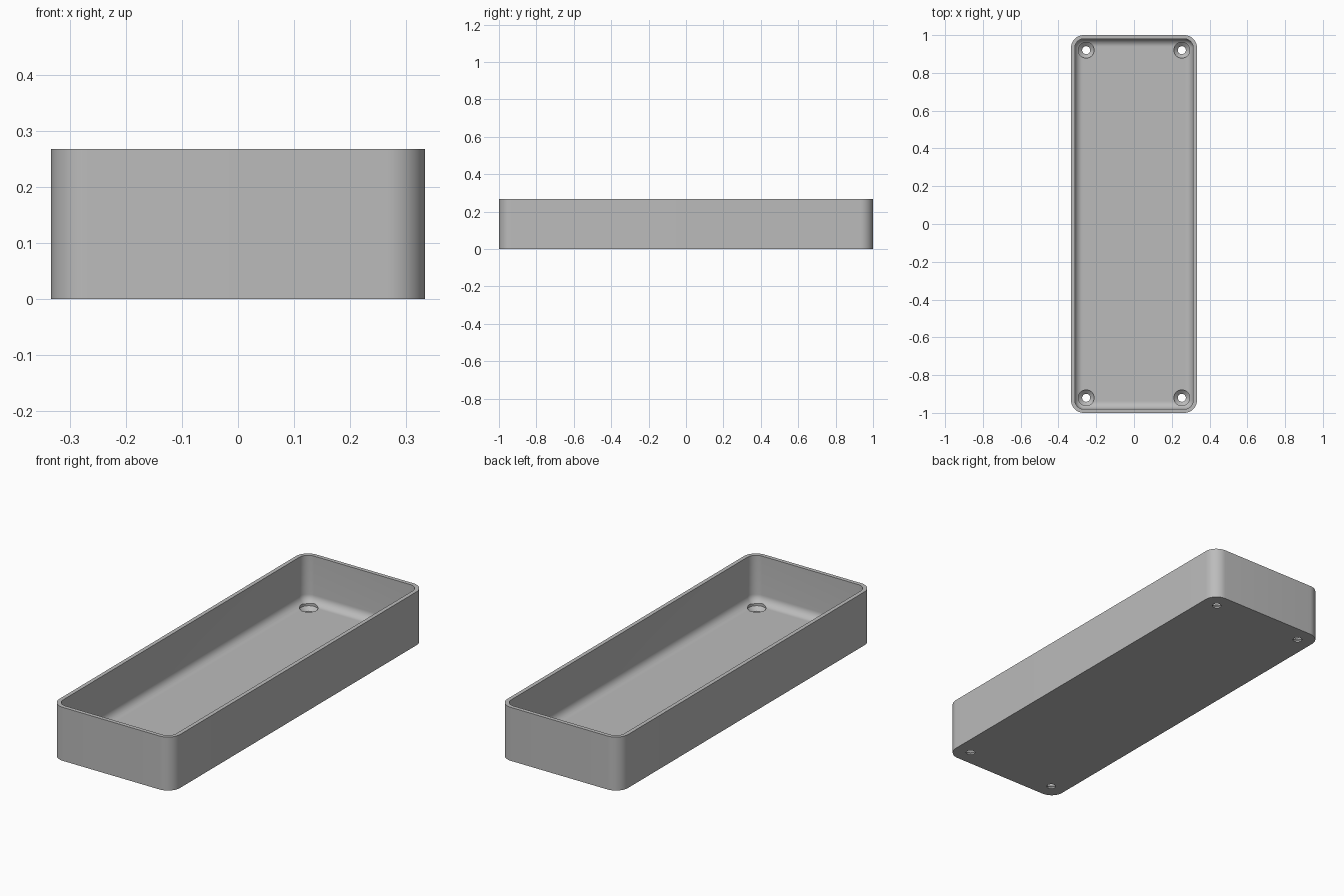
import bpy, bmesh, math

cube = bpy.data.objects.get("Cube")
if cube:
    bpy.data.objects.remove(cube, do_unlink=True)

HALF_X, HALF_Y, HEIGHT = 0.3333, 1.0, 0.267
CORNER, WALL, FLOOR, FILLET = 0.067, 0.02, 0.033, 0.04

grey = bpy.data.materials.new("plain grey")
grey.use_nodes = True
colour = (0.5, 0.5, 0.5, 1)
grey.diffuse_color = colour
grey.node_tree.nodes["Principled BSDF"].inputs["Base Color"].default_value = colour


def rounded_outline(inset, z, steps=12):
    """Rounded rectangle moved inwards from the outer wall."""
    r = CORNER - inset
    cx, cy = HALF_X - CORNER, HALF_Y - CORNER
    points = []
    for q, (sx, sy) in enumerate([(1, 1), (-1, 1), (-1, -1), (1, -1)]):
        for i in range(steps + 1):
            a = math.pi / 2 * (q + i / steps)
            points.append((sx * cx + r * math.cos(a), sy * cy + r * math.sin(a), z))
    return points


def circle(x, y, r, z, sides=32):
    return [(x + r * math.cos(2 * math.pi * i / sides),
             y + r * math.sin(2 * math.pi * i / sides), z) for i in range(sides)]


def loft(name, outlines):
    """Closed solid that joins the outlines in order and caps both ends."""
    bm = bmesh.new()
    rings = [[bm.verts.new(p) for p in line] for line in outlines]
    n = len(rings[0])
    for a, b in zip(rings, rings[1:]):
        for i in range(n):
            j = (i + 1) % n
            bm.faces.new((a[i], a[j], b[j], b[i]))
    bm.faces.new(rings[0])
    bm.faces.new(rings[-1])
    bmesh.ops.recalc_face_normals(bm, faces=bm.faces[:])
    mesh = bpy.data.meshes.new(name)
    bm.to_mesh(mesh)
    bm.free()
    obj = bpy.data.objects.new(name, mesh)
    bpy.context.collection.objects.link(obj)
    mesh.materials.append(grey)
    return obj


# Open tray: outer wall, rim, inner wall, rounded floor edge
profile = [(0, 0), (0, HEIGHT), (WALL, HEIGHT)]
for i in range(11):
    a = math.pi / 2 * i / 10
    profile.append((WALL + FILLET * (1 - math.cos(a)),
                    FLOOR + FILLET * (1 - math.sin(a))))
tray = loft("tray", [rounded_outline(inset, z) for inset, z in profile])

# Countersunk screw holes in the four corners
hole_profile = [(0.0213, -0.05), (0.0213, 0.008), (0.042, 0.026), (0.042, 0.15)]
for sx in (-1, 1):
    for sy in (-1, 1):
        cutter = loft("screw_hole_cutter",
                      [circle(sx * 0.253, sy * 0.92, r, z) for r, z in hole_profile])
        cutter.hide_render = True
        cut = tray.modifiers.new("screw hole", "BOOLEAN")
        cut.operation = "DIFFERENCE"
        cut.solver = "EXACT"
        cut.object = cutter
        bpy.context.view_layer.objects.active = tray
        bpy.ops.object.modifier_apply(modifier=cut.name)
        bpy.data.objects.remove(cutter, do_unlink=True)

# Smooth curves, sharp edges
bpy.ops.object.select_all(action="DESELECT")
tray.select_set(True)
bpy.context.view_layer.objects.active = tray
bpy.ops.object.shade_smooth_by_angle(angle=math.radians(30))
